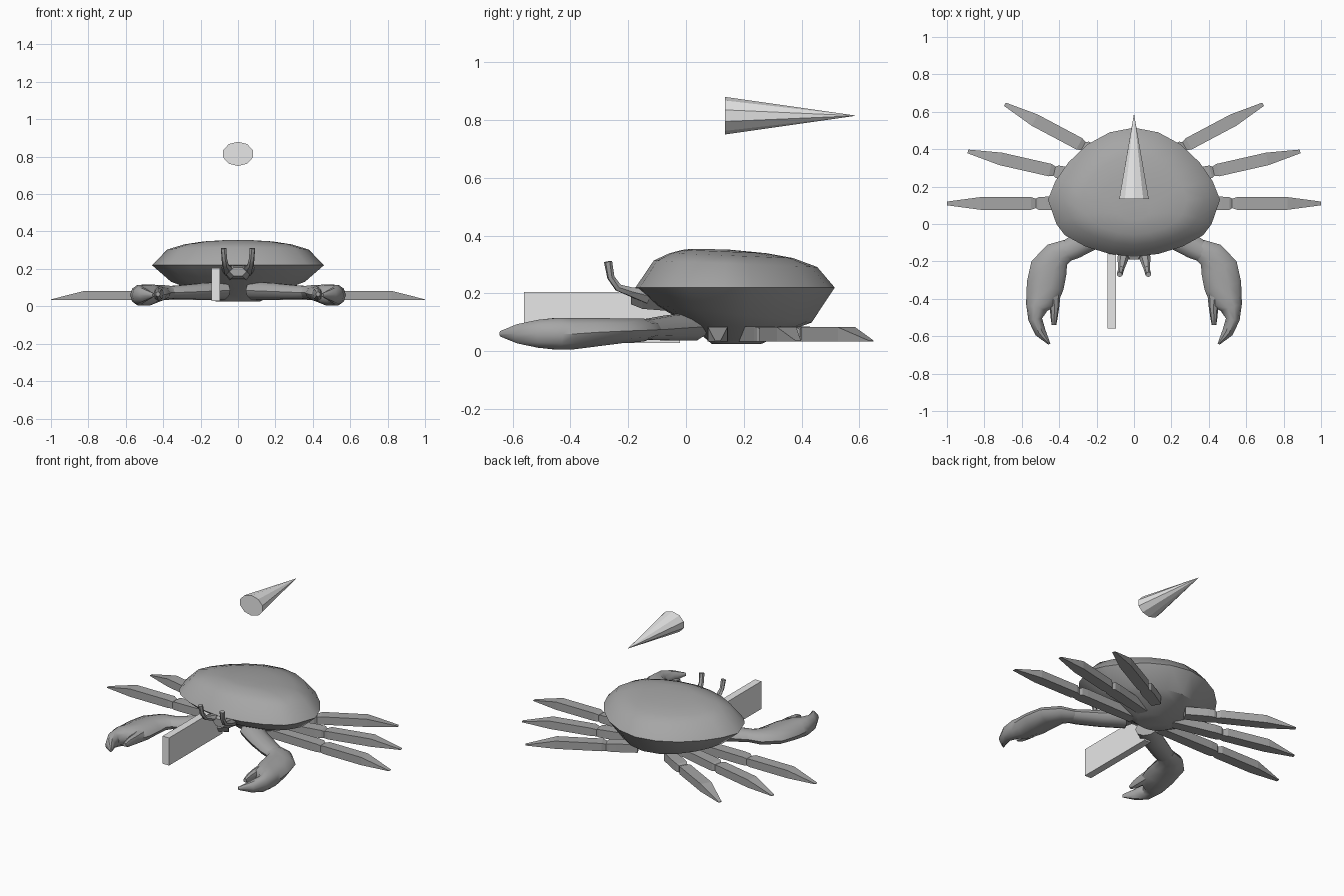
import bpy, bmesh, math
from mathutils import Vector

if "Cube" in bpy.data.objects:
    bpy.data.objects.remove(bpy.data.objects["Cube"])


def material(name, v):
    m = bpy.data.materials.new(name)
    m.diffuse_color = (v, v, v, 1)
    m.use_nodes = True
    m.node_tree.nodes["Principled BSDF"].inputs["Base Color"].default_value = m.diffuse_color
    return m


GREY = material("crab grey", 0.38)
LIGHT = material("light grey", 0.8)


def loft(name, rings, mat, smooth=None, mirror=False):
    """Skin a list of equal-length vertex rings and cap both ends."""
    bm = bmesh.new()
    vs = [[bm.verts.new(p) for p in r] for r in rings]
    n = len(rings[0])
    for a, b in zip(vs, vs[1:]):
        for i in range(n):
            j = (i + 1) % n
            bm.faces.new((a[i], a[j], b[j], b[i]))
    bm.faces.new(vs[0])
    bm.faces.new(vs[-1])
    bmesh.ops.remove_doubles(bm, verts=bm.verts, dist=0.0005)
    bmesh.ops.recalc_face_normals(bm, faces=bm.faces)
    me = bpy.data.meshes.new(name)
    bm.to_mesh(me)
    bm.free()
    me.materials.append(mat)
    if smooth:
        me.shade_smooth()
        me.set_sharp_from_angle(angle=math.radians(smooth))
    ob = bpy.data.objects.new(name, me)
    bpy.context.collection.objects.link(ob)
    if mirror:
        ob.modifiers.new("mirror", 'MIRROR').use_mirror_merge = False
    return ob


def tube(name, path, sides=10, smooth=40):
    """Elliptical tube along points (x, y, z, half width, half height)."""
    pts = [Vector(p[:3]) for p in path]
    rings = []
    for i, p in enumerate(pts):
        d = (pts[min(i + 1, len(pts) - 1)] - pts[max(i - 1, 0)]).normalized()
        side = d.cross(Vector((0, 0, 1))).normalized()
        up = side.cross(d)
        w, h = path[i][3:]
        rings.append([p + side * w * math.cos(t) + up * h * math.sin(t)
                      for t in (2 * math.pi * k / sides for k in range(sides))])
    return loft(name, rings, GREY, smooth, True)


# carapace: half outline mirrored, then scaled into stacked rings
half = [(0, -0.175), (0.13, -0.16), (0.26, -0.12), (0.37, -0.06), (0.415, 0.0),
        (0.46, 0.13), (0.42, 0.23), (0.35, 0.33), (0.25, 0.425), (0.13, 0.49), (0, 0.515)]
outline = half + [(-x, y) for x, y in half[-2:0:-1]]


def shell_ring(s, cy, z, tilt=0.0):
    return [(x * s, cy + (y - 0.15) * s, z - tilt * ((y - 0.15) * s)) for x, y in outline]


loft("upper_shell", [shell_ring(1, 0.15, 0.22),
                     shell_ring(0.82, 0.155, 0.303, 0.04),
                     shell_ring(0.62, 0.145, 0.331, 0.04),
                     shell_ring(0.42, 0.125, 0.345, 0.04),
                     shell_ring(0.18, 0.08, 0.353, 0.02)], GREY, 35)
loft("lower_shell", [shell_ring(1, 0.15, 0.22),
                     shell_ring(0.78, 0.15, 0.13, 0.11),
                     shell_ring(0.52, 0.18, 0.085, 0.05),
                     shell_ring(0.25, 0.17, 0.025)], GREY, 35)

# mouth block between the eyes
loft("mouth", [[(r * math.cos(t), y, 0.185 + 0.6 * r * math.sin(t))
                for t in (math.pi * k / 3 for k in range(6))]
               for y, r in ((-0.05, 0.09), (-0.15, 0.075), (-0.19, 0.045))], GREY)

# eye stalks
tube("eye_stalk", [(0.05, -0.13, 0.19, 0.035, 0.03), (0.06, -0.19, 0.205, 0.028, 0.018),
                   (0.068, -0.235, 0.22, 0.018, 0.014), (0.073, -0.26, 0.255, 0.015, 0.013),
                   (0.077, -0.27, 0.31, 0.016, 0.014)], 6)

# walking legs: tip x, tip y, angle, root distance from the tip
for i, (tx, ty, deg, length) in enumerate([(1.0, 0.11, 0, 0.9), (0.888, 0.388, 12.8, 0.8),
                                           (0.69, 0.64, 28, 0.66)]):
    a = math.radians(deg)
    d, n = Vector((math.cos(a), math.sin(a), 0)), Vector((-math.sin(a), math.cos(a), 0))
    tip = Vector((tx, ty, 0))
    rings = []
    for back, w, top in [(length, 0.03, 0.085), (0.53, 0.036, 0.085), (0.49, 0.034, 0.083),
                         (0.475, 0.025, 0.075), (0.45, 0.034, 0.083), (0.18, 0.034, 0.083),
                         (0, 0.01, 0.037)]:
        c = tip - d * back
        rings.append([c + n * s * w + Vector((0, 0, z))
                      for s, z in ((-1, 0.033), (1, 0.033), (1, top), (-1, top))])
    loft(f"leg_{i + 1}", rings, GREY, None, True)

# claw arms, palms with the large finger, and small fingers
tube("claw_arm", [(0.08, 0.02, 0.085, 0.07, 0.05), (0.2, -0.06, 0.08, 0.065, 0.045),
                  (0.32, -0.125, 0.075, 0.062, 0.038), (0.37, -0.15, 0.075, 0.055, 0.035)])
tube("claw", [(0.35, -0.135, 0.075, 0.055, 0.034), (0.41, -0.165, 0.073, 0.075, 0.042),
              (0.455, -0.235, 0.07, 0.1, 0.045), (0.475, -0.33, 0.065, 0.1, 0.053),
              (0.495, -0.41, 0.06, 0.086, 0.058), (0.52, -0.445, 0.06, 0.06, 0.058),
              (0.528, -0.51, 0.06, 0.037, 0.051), (0.5, -0.58, 0.06, 0.03, 0.035),
              (0.452, -0.642, 0.06, 0.006, 0.01)])
tube("small_finger", [(0.435, -0.36, 0.065, 0.045, 0.04), (0.425, -0.44, 0.065, 0.026, 0.035),
                      (0.427, -0.5, 0.065, 0.019, 0.028), (0.428, -0.54, 0.065, 0.012, 0.012)], 8)

# floating cone pointing backwards
loft("floating_cone", [[(r * 0.083 * math.sin(t), y, 0.815 + r * 0.065 * math.cos(t))
                        for t in (2 * math.pi * k / 10 for k in range(10))]
                       for y, r in ((0.135, 1), (0.585, 0.01))], LIGHT)

# upright plate in front
loft("front_plate", [[(-0.143, y, 0.028), (-0.097, y, 0.028), (-0.097, y, 0.205), (-0.143, y, 0.205)]
                     for y in (-0.56, -0.02)], LIGHT)
